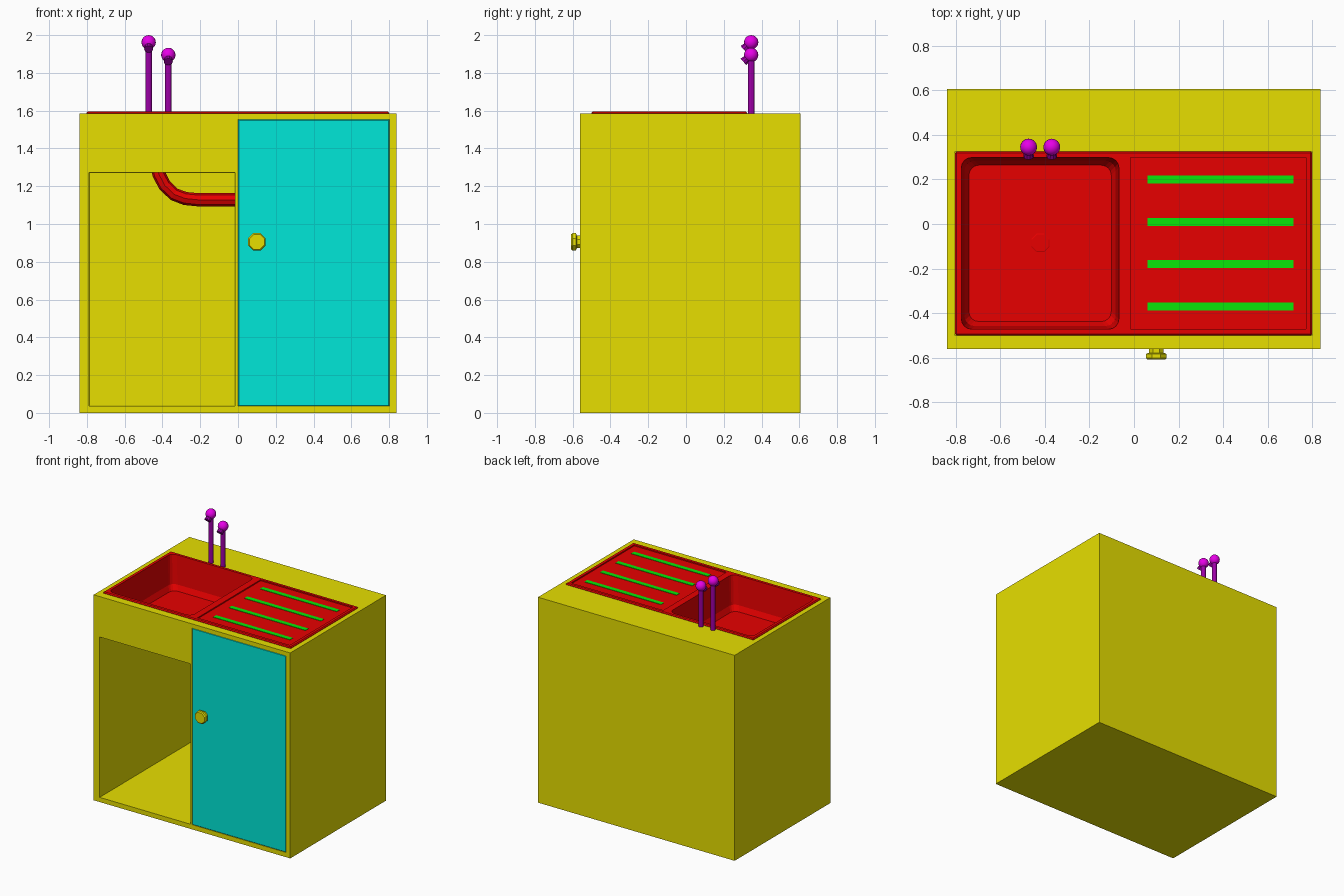
import bpy, bmesh, math
from mathutils import Vector

if "Cube" in bpy.data.objects:
    bpy.data.objects.remove(bpy.data.objects["Cube"], do_unlink=True)


def material(name, rgb):
    m = bpy.data.materials.new(name)
    m.use_nodes = True
    m.diffuse_color = (*rgb, 1)
    m.node_tree.nodes["Principled BSDF"].inputs["Base Color"].default_value = (*rgb, 1)
    return m


YELLOW = material("yellow", (0.8, 0.74, 0))
TEAL = material("teal", (0, 0.8, 0.69))
RED = material("red", (0.8, 0, 0))
GREEN = material("green", (0.003, 0.8, 0.003))
MAGENTA = material("magenta", (0.8, 0, 0.8))
PURPLE = material("purple", (0.33, 0, 0.38))


def finish(bm, name, mat, smooth=False):
    bmesh.ops.recalc_face_normals(bm, faces=bm.faces)
    mesh = bpy.data.meshes.new(name)
    bm.to_mesh(mesh)
    bm.free()
    if mat:
        mesh.materials.append(mat)
    ob = bpy.data.objects.new(name, mesh)
    bpy.context.collection.objects.link(ob)
    if smooth:
        mesh.shade_smooth()
    return ob


def loft(name, rings, mat=None):
    """Skin a stack of equal-sized point rings and cap both ends."""
    bm = bmesh.new()
    rows = [[bm.verts.new(p) for p in ring] for ring in rings]
    n = len(rows[0])
    for a, b in zip(rows, rows[1:]):
        for i in range(n):
            j = (i + 1) % n
            bm.faces.new((a[i], a[j], b[j], b[i]))
    bm.faces.new(rows[0])
    bm.faces.new(rows[-1])
    return finish(bm, name, mat)


def box(name, x, y, z, mat=None):
    return loft(name, [[(x[0], y[0], h), (x[1], y[0], h), (x[1], y[1], h), (x[0], y[1], h)]
                       for h in z], mat)


def rounded(x, y, z, r, inset):
    """Rounded rectangle ring at height z, shrunk by inset."""
    pts = []
    for k, (sx, sy) in enumerate([(1, 1), (0, 1), (0, 0), (1, 0)]):
        cx = x[1] - r - inset if sx else x[0] + r + inset
        cy = y[1] - r - inset if sy else y[0] + r + inset
        for s in range(5):
            a = math.pi / 2 * (k + s / 4)
            pts.append((cx + r * math.cos(a), cy + r * math.sin(a), z))
    return pts


def lathe(name, profile, start, axis, sides, mat, turn=0.0):
    """Turned part: profile holds (radius, distance along axis)."""
    rot = Vector(axis).to_track_quat('Z', 'Y').to_matrix()
    angles = [2 * math.pi * i / sides + turn for i in range(sides)]
    return loft(name, [[Vector(start) + rot @ Vector((r * math.cos(a), r * math.sin(a), d))
                        for a in angles] for r, d in profile], mat)


def cut(ob, cutter):
    mod = ob.modifiers.new("cut", 'BOOLEAN')
    mod.operation = 'DIFFERENCE'
    mod.solver = 'EXACT'
    mod.object = cutter
    bpy.context.view_layer.objects.active = ob
    bpy.ops.object.modifier_apply(modifier=mod.name)
    bpy.data.objects.remove(cutter, do_unlink=True)


def bevel(ob, width):
    mod = ob.modifiers.new("bevel", 'BEVEL')
    mod.width = width
    mod.segments = 1
    bpy.context.view_layer.objects.active = ob
    bpy.ops.object.modifier_apply(modifier=mod.name)


# Cabinet body with open compartment, door recess and sink pocket
FRONT, BACK, TOP = -0.56, 0.607, 1.585
SINK_X, SINK_Y = (-0.803, 0.80), (-0.50, 0.325)
DOOR_X, DOOR_Z = (0, 0.802), (0.036, 1.552)
cabinet = box("cabinet", (-0.84, 0.838), (FRONT, BACK), (0, TOP), YELLOW)
compartment = loft("compartment_cutter", [
    [(-0.788 + t, y, 0.036 + t), (-0.015 - t, y, 0.036 + t),
     (-0.015 - t, y, 1.273 - t), (-0.788 + t, y, 1.273 - t)]
    for y, t in ((FRONT - 0.01, 0), (0.57, 0.004))])
cut(cabinet, compartment)
cut(cabinet, box("door_cutter", DOOR_X, (FRONT - 0.1, FRONT + 0.02), DOOR_Z))
cut(cabinet, box("sink_cutter", SINK_X, SINK_Y, (1.3, 1.8)))

# Door and knob
door = box("door", DOOR_X, (FRONT, FRONT + 0.02), DOOR_Z, TEAL)
bevel(door, 0.004)
lathe("door_knob", [(0.036, 0), (0.036, 0.018), (0.05, 0.023), (0.05, 0.041), (0.043, 0.049)],
      (0.10, FRONT, 0.905), (0, -1, 0), 8, YELLOW, math.pi / 8)

# Sink unit with basin and shallow draining board
FLOOR, BOARD = 1.335, 1.586
sink = box("sink", SINK_X, SINK_Y, (1.3, 1.595), RED)
bevel(sink, 0.007)
basin = [(1.7, 0), (1.595, 0), (1.375, 0.014), (FLOOR, 0.034)]
cut(sink, loft("basin_cutter", [rounded((-0.775, -0.068), (-0.472, 0.298), z, 0.045, inset)
                                for z, inset in basin]))
cut(sink, box("board_cutter", (-0.015, 0.772), (-0.472, 0.298), (BOARD, 1.7)))
lathe("drain", [(0.045, 0), (0.045, 0.004), (0.04, 0.006)],
      (-0.42, -0.085, FLOOR), (0, 0, 1), 8, RED, math.pi / 8)

# Draining stripes
for i in range(4):
    y = -0.37 + 0.19 * i
    box(f"drain_stripe_{i + 1}", (0.06, 0.715), (y - 0.018, y + 0.018),
        (BOARD - 0.002, BOARD + 0.003), GREEN)

# Waste pipe
curve = bpy.data.curves.new("waste_pipe", 'CURVE')
curve.dimensions = '3D'
curve.bevel_depth = 0.035
curve.bevel_resolution = 2
path = [(-0.43, 1.31), (-0.418, 1.262), (-0.388, 1.205), (-0.338, 1.157),
        (-0.28, 1.135), (-0.21, 1.128), (0.0, 1.128)]
spline = curve.splines.new('POLY')
spline.points.add(len(path) - 1)
for p, (x, z) in zip(spline.points, path):
    p.co = (x, -0.085, z, 1)
spline.use_smooth = False
curve.materials.append(RED)
bpy.context.collection.objects.link(bpy.data.objects.new("waste_pipe", curve))

# Pair of taps: post, ball and short angled spout
for side, x, z in (("right", -0.473, 1.962), ("left", -0.369, 1.895)):
    y = 0.345
    lathe(f"{side}_tap_post", [(0.018, 0), (0.018, z - TOP)], (x, y, TOP), (0, 0, 1), 12, PURPLE)
    bm = bmesh.new()
    bmesh.ops.create_uvsphere(bm, u_segments=16, v_segments=10, radius=0.038)
    bmesh.ops.translate(bm, verts=bm.verts, vec=(x, y, z))
    finish(bm, f"{side}_tap_ball", MAGENTA, True)
    lathe(f"{side}_tap_spout", [(0.016, 0), (0.024, 0.055)], (x, y, z), (0, -0.75, -0.66),
          10, PURPLE)
